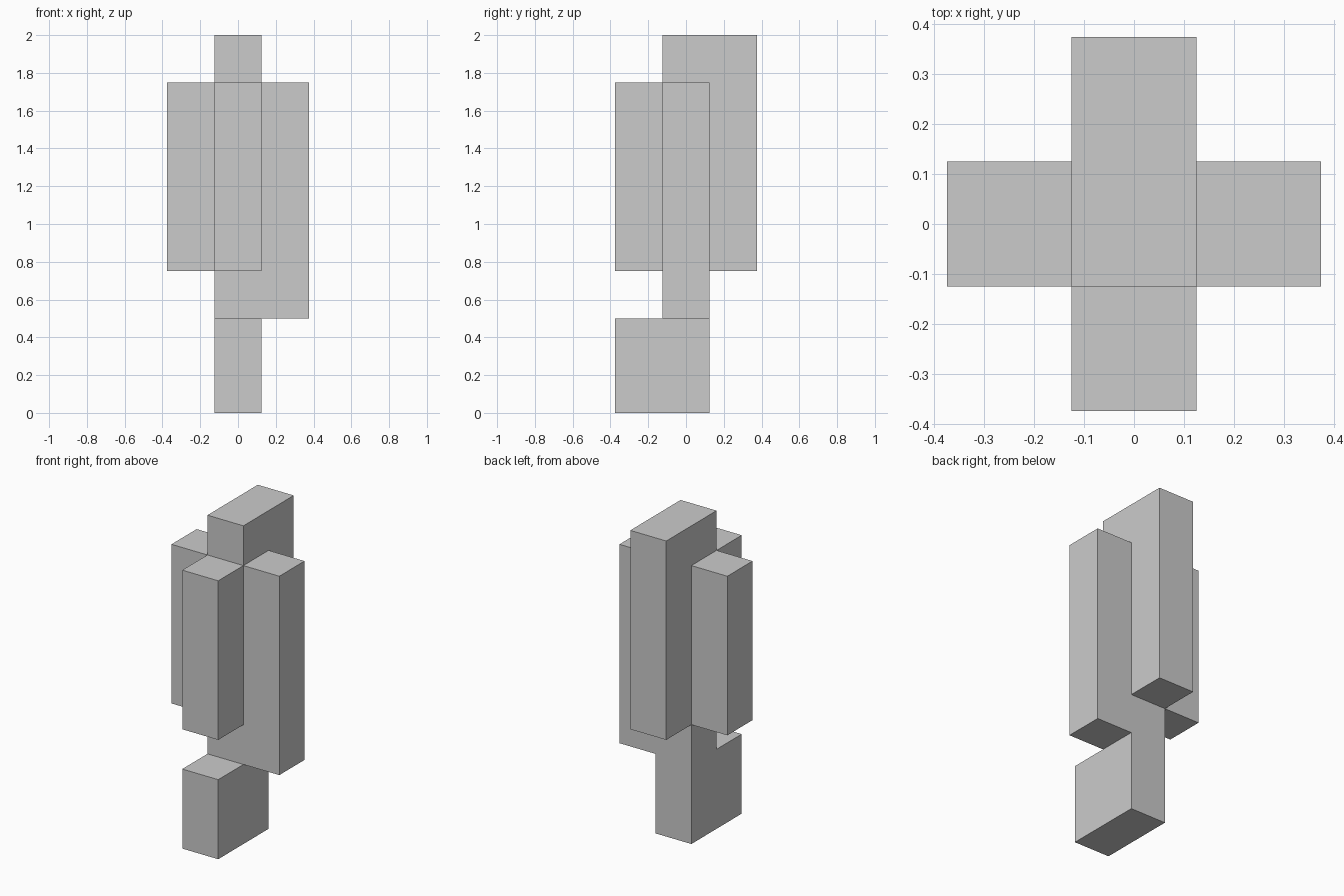
import bpy, bmesh
from mathutils import Vector

if "Cube" in bpy.data.objects:
    bpy.data.objects.remove(bpy.data.objects["Cube"])

CELL = 0.25

# Blocky columns: grid position (x, y), bottom and top heights
COLUMNS = [
    ((0, 0), 0.0, 2.0),      # central trunk
    ((-1, 0), 0.75, 1.75),   # left slab
    ((1, 0), 0.5, 1.75),     # right slab
    ((0, 1), 0.75, 2.0),     # back slab
    ((0, -1), 0.75, 1.75),   # front slab
    ((0, -1), 0.0, 0.5),     # front foot
]

# Fill the grid cells covered by the columns
cells = {(x, y, k)
         for (x, y), low, high in COLUMNS
         for k in range(round(low / CELL), round(high / CELL))}

bm = bmesh.new()


def add_face(cell, axis, sign):
    """One square on the given side of a cell, facing outward."""
    centre = Vector((cell[0], cell[1], cell[2] + 0.5))
    n, u, v = Vector(), Vector(), Vector()
    n[axis], u[(axis + 1) % 3], v[(axis + 2) % 3] = sign * 0.5, 0.5, sign * 0.5
    corners = (-u - v, u - v, u + v, v - u)
    bm.faces.new([bm.verts.new((centre + n + c) * CELL) for c in corners])


# Skin only the exposed sides, so no faces are hidden inside
for cell in sorted(cells):
    for axis in range(3):
        for sign in (-1, 1):
            neighbour = list(cell)
            neighbour[axis] += sign
            if tuple(neighbour) not in cells:
                add_face(cell, axis, sign)

# Weld the skin and merge flat areas
bmesh.ops.remove_doubles(bm, verts=bm.verts, dist=0.001)
bmesh.ops.dissolve_limit(bm, angle_limit=0.01, verts=bm.verts, edges=bm.edges)

mesh = bpy.data.meshes.new("stepped_pillar")
bm.to_mesh(mesh)
bm.free()
bpy.context.collection.objects.link(bpy.data.objects.new("stepped_pillar", mesh))
